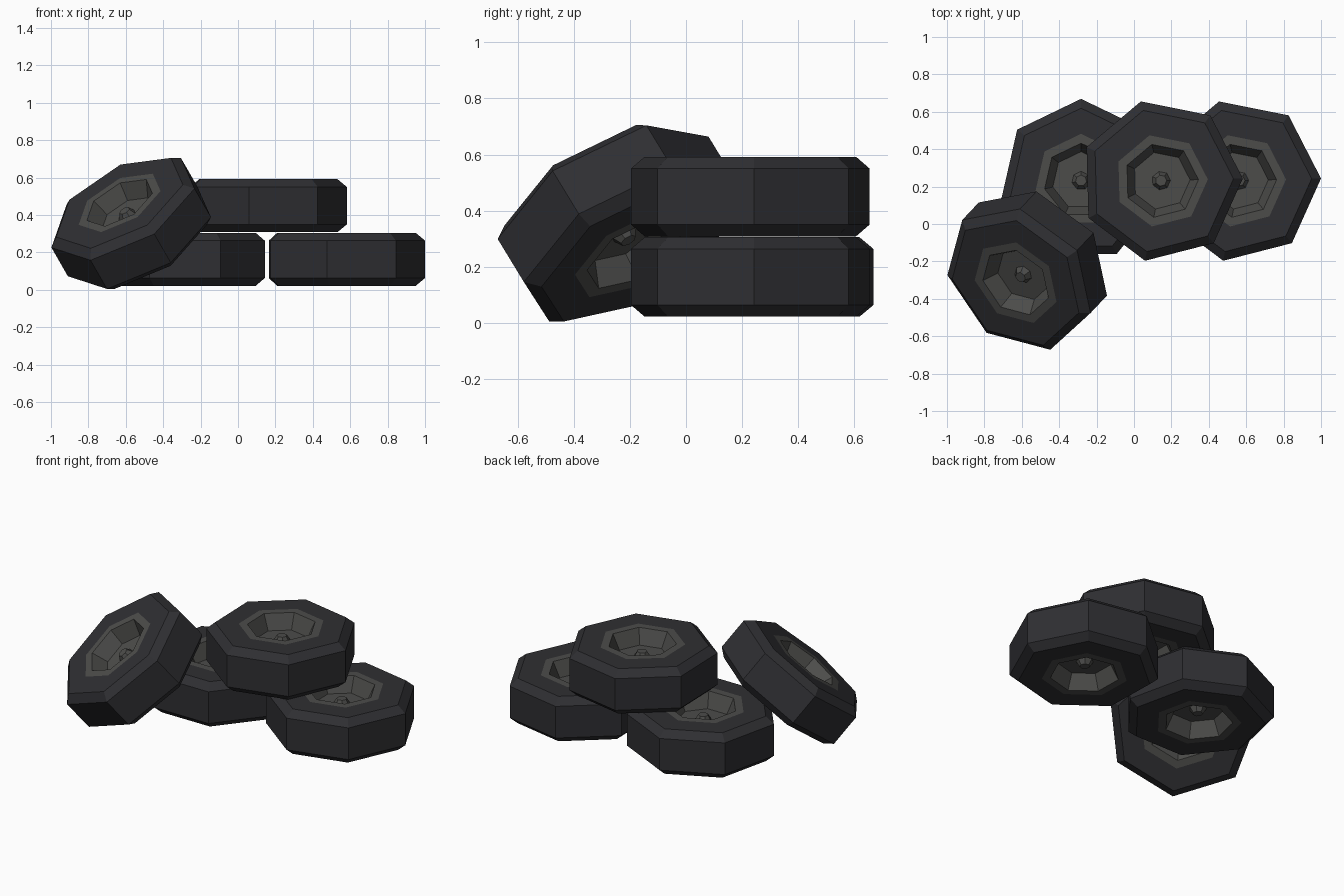
import bpy, bmesh
from math import cos, sin, tau, radians
from mathutils import Vector, Matrix

if "Cube" in bpy.data.objects:
    bpy.data.objects.remove(bpy.data.objects["Cube"])

SIDES = 7


def material(name, color):
    m = bpy.data.materials.new(name)
    m.diffuse_color = (*color, 1)
    m.use_nodes = True
    m.node_tree.nodes["Principled BSDF"].inputs["Base Color"].default_value = m.diffuse_color
    return m


RUBBER = material("rubber", (0.028, 0.028, 0.032))
METAL = material("metal", (0.072, 0.072, 0.068))


def lathe(name, profile, mat, matrix, ring=False):
    """Spin (radius, height) points round z; a ring closes on itself, otherwise the ends are capped."""
    bm = bmesh.new()
    loops = [[bm.verts.new((r * cos(tau * i / SIDES), r * sin(tau * i / SIDES), z))
              for i in range(SIDES)] for r, z in profile]
    pairs = list(zip(loops, loops[1:]))
    if ring:
        pairs.append((loops[-1], loops[0]))
    else:
        bm.faces.new(loops[0])
        bm.faces.new(loops[-1])
    for a, b in pairs:
        for i in range(SIDES):
            j = (i + 1) % SIDES
            bm.faces.new((a[i], a[j], b[j], b[i]))
    bmesh.ops.recalc_face_normals(bm, faces=bm.faces)
    mesh = bpy.data.meshes.new(name)
    bm.to_mesh(mesh)
    bm.free()
    mesh.materials.append(mat)
    ob = bpy.data.objects.new(name, mesh)
    ob.matrix_world = matrix
    bpy.context.collection.objects.link(ob)


def both_sides(half):
    """Mirror a half profile across the wheel's middle plane."""
    return half + [(r, -z) for r, z in reversed(half)]


TYRE = both_sides([(0.25, 0.142), (0.387, 0.142), (0.437, 0.10)])
RIM = both_sides([(0.155, 0.05), (0.20, 0.142), (0.25, 0.142)])
HUB = both_sides([(0.03, 0.085), (0.05, 0.05)])


def wheel(label, matrix):
    lathe(label + "_tyre", TYRE, RUBBER, matrix, ring=True)
    lathe(label + "_rim", RIM, METAL, matrix)
    lathe(label + "_hub", HUB, METAL, matrix)


def flat(x, y, z, degrees):
    return Matrix.Translation((x, y, z)) @ Matrix.Rotation(radians(degrees), 4, 'Z')


# Three wheels lying flat
wheel("left_wheel", flat(-0.283, 0.232, 0.163, 90))
wheel("right_wheel", flat(0.563, 0.232, 0.163, 1.5))
wheel("upper_wheel", flat(0.145, 0.232, 0.45, 1.5))

# One wheel leaning on the pile: axle direction and direction of its lowest corner
axle = Vector((-0.44, -0.467, 0.767)).normalized()
side = axle.cross(Vector((-0.40, -0.666, -0.633))).normalized()
corner = side.cross(axle)
lean = Matrix((corner, side, axle)).transposed().to_4x4()
wheel("leaning_wheel", Matrix.Translation((-0.570, -0.245, 0.358)) @ lean)
